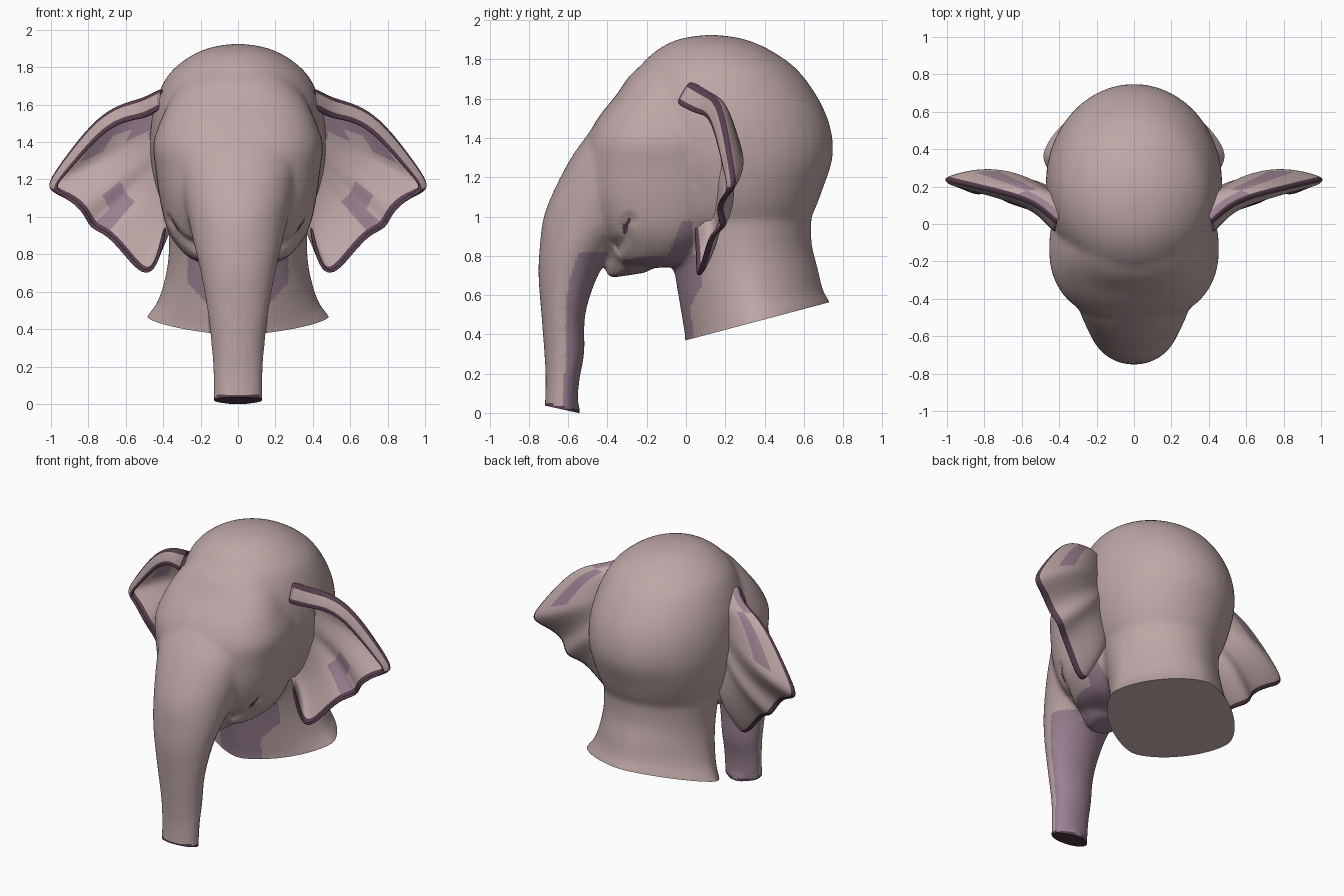
import bpy, bmesh, math
from mathutils import Vector

if "Cube" in bpy.data.objects:
    bpy.data.objects.remove(bpy.data.objects["Cube"])


def material(name, rgb):
    m = bpy.data.materials.new(name)
    m.use_nodes = True
    m.diffuse_color = (*rgb, 1)
    m.node_tree.nodes["Principled BSDF"].inputs["Base Color"].default_value = (*rgb, 1)
    return m


skin = material("dusty skin", (0.51, 0.385, 0.38))
mauve = material("mauve underside", (0.32, 0.215, 0.28))
dark = material("dark plum edge", (0.10, 0.05, 0.08))


def new_object(name, bm, mats):
    me = bpy.data.meshes.new(name)
    bm.to_mesh(me)
    bm.free()
    ob = bpy.data.objects.new(name, me)
    bpy.context.collection.objects.link(ob)
    for m in mats:
        me.materials.append(m)
    bpy.ops.object.select_all(action='DESELECT')
    ob.select_set(True)
    bpy.context.view_layer.objects.active = ob
    return ob


def smooth_rings(rings, steps=4):
    """Spline interpolation between the given rings."""
    out = []
    for i in range(len(rings) - 1):
        quad = (rings[max(i - 1, 0)], rings[i], rings[i + 1], rings[min(i + 2, len(rings) - 1)])
        for s in range(steps):
            t = s / steps
            out.append([b + .5 * t * (c - a + t * (2 * a - 5 * b + 4 * c - d + t * (3 * (b - c) + d - a)))
                        for a, b, c, d in zip(*quad)])
    return out + [rings[-1]]


def loft(bm, rings, low=2.0, high=2.0, n=40):
    """Stack of super-ellipses (y, z, half width, half depth, slope), power from low to high."""
    def side(c, power):
        return math.copysign(abs(c) ** (2 / power), c)
    loops = []
    rows = smooth_rings(rings)
    for r, (y, z, rx, ry, slope) in enumerate(rows):
        power = low + (high - low) * r / len(rows)
        loop = []
        for k in range(n):
            a = math.tau * k / n
            dy = ry * side(math.sin(a), power)
            loop.append(bm.verts.new((rx * side(math.cos(a), power), y + dy, z + slope * dy)))
        loops.append(loop)
    for lo, hi in zip(loops, loops[1:]):
        for k in range(n):
            j = (k + 1) % n
            bm.faces.new((lo[k], lo[j], hi[j], hi[k]))
    bm.faces.new(loops[0][::-1])
    bm.faces.new(loops[-1])


# Head volumes, each stacked from the bottom upwards
bm = bmesh.new()
neck = [
    (.37, .38, .54, .385, .26), (.365, .465, .49, .37, .26), (.34, .55, .43, .36, .2),
    (.31, .70, .385, .36, .12), (.28, .85, .37, .36, .05), (.25, 1.05, .38, .39, 0)]
skull = [
    (.24, .89, .24, .27, 0), (.24, .94, .34, .36, 0), (.24, 1.02, .395, .41, 0),
    (.24, 1.15, .44, .46, 0), (.225, 1.3, .468, .522, 0), (.205, 1.45, .47, .532, 0),
    (.18, 1.6, .445, .495, 0), (.16, 1.75, .38, .405, 0), (.14, 1.85, .27, .285, 0),
    (.13, 1.905, .15, .16, 0), (.13, 1.925, .03, .03, 0)]
face = [
    (-.2, .74, .1, .1, 0), (-.18, .77, .24, .2, 0), (-.14, .85, .33, .27, 0),
    (-.13, .95, .385, .35, 0), (-.13, 1.1, .42, .40, 0), (-.13, 1.25, .44, .40, 0),
    (-.13, 1.38, .455, .38, 0), (-.12, 1.5, .42, .33, 0), (-.1, 1.62, .365, .255, 0),
    (-.03, 1.72, .30, .255, 0), (0, 1.81, .22, .18, 0)]
trunk = [
    (-.64, -.05, .13, .085, 0), (-.63, .15, .133, .085, 0), (-.62, .3, .142, .102, 0),
    (-.625, .5, .165, .112, 0), (-.60, .7, .2, .152, 0), (-.55, .85, .235, .195, 0),
    (-.46, 1.0, .27, .265, 0), (-.40, 1.15, .3, .265, 0), (-.36, 1.3, .31, .225, 0),
    (-.32, 1.42, .28, .18, 0)]
jaw = [(-.30, .70, .09, .1, .15), (-.26, .77, .18, .15, .1), (-.2, .87, .25, .2, 0)]
trunk_finger = [(-.57, -.03, .06, .03, 0), (-.57, .03, .06, .03, 0), (-.59, .07, .03, .02, 0)]
loft(bm, neck, 1.4, 2.0)
loft(bm, skull)
loft(bm, face, 2.35, 2.35)
for rings in (trunk, jaw, trunk_finger):
    loft(bm, rings)
head = new_object("head_and_trunk", bm, (skin, mauve, dark))

# Fuse the volumes and soften the joins
remesh = head.modifiers.new("fuse", 'REMESH')
remesh.mode = 'VOXEL'
remesh.voxel_size = 0.014
soften = head.modifiers.new("soften", 'SMOOTH')
soften.factor = 0.5
soften.iterations = 20
for name in ("fuse", "soften"):
    bpy.ops.object.modifier_apply(modifier=name)

bm = bmesh.new()
bm.from_mesh(head.data)
bm.normal_update()

# Mouth corner folds, pressed into both cheeks
fold_line = [Vector(p) for p in ((-.29, .98), (-.31, .95), (-.315, .89), (-.36, .83))]


def fold_distance(co):
    p = Vector((co.y, co.z))
    best = 1.0
    for a, b in zip(fold_line, fold_line[1:]):
        t = max(0, min(1, (p - a).dot(b - a) / (b - a).length_squared))
        best = min(best, (p - a.lerp(b, t)).length)
    return best


moves = []
for v in bm.verts:
    d = fold_distance(v.co)
    if d < .05 and abs(v.co.x) > .2:
        moves.append((v, v.normal * (-.016 * (1 - d / .05))))
for v, move in moves:
    v.co += move
bm.normal_update()

# Mauve under the trunk, jaw and throat; dark at the mouth corners
for f in bm.faces:
    c, n = f.calc_center_median(), f.normal
    under_trunk = c.y < -.4 and c.z < .82 and n.y > .12
    under_jaw = -.4 < c.y < .2 and .6 < c.z < .8 and n.z < -.75
    throat_width = max(.16, .27 * min(1, (c.z - .35) / .3))
    throat = -.2 < c.y < .2 and c.z < .8 and n.y < -.5 and abs(c.x) < throat_width
    cheek_rear = .74 < c.z < .98 and .4 * (c.z - .98) - .02 < c.y < .03 and n.z < -.1
    if under_trunk or under_jaw or throat or cheek_rear:
        f.material_index = 1
    if fold_distance(c) < .01 and c.z > .91 and abs(c.x) > .2:
        f.material_index = 2


def trim(region, point, normal, index):
    faces = [f for f in bm.faces if region(f.calc_center_median())]
    geom = faces + list({e for f in faces for e in f.edges}) + list({v for f in faces for v in f.verts})
    bmesh.ops.bisect_plane(bm, geom=geom, plane_co=point, plane_no=normal, clear_inner=True)
    rim = [e for e in bm.edges if e.is_boundary]
    for f in bmesh.ops.holes_fill(bm, edges=rim, sides=0)["faces"]:
        f.material_index = index


# Flat sloping neck base and trunk tip
trim(lambda c: c.y > -.25 and c.z < .75, (0, 0, .37), (0, -.265, 1), 0)
trim(lambda c: c.y < -.4 and c.z < .2, (0, -.64, .02), (0, .22, 1), 2)
bmesh.ops.recalc_face_normals(bm, faces=bm.faces)
for f in bm.faces:
    c = f.calc_center_median()
    if c.y < -.4 and c.z < .034 - .22 * (c.y + .64):
        f.material_index = 2
bm.to_mesh(head.data)
bm.free()
bpy.ops.object.shade_smooth_by_angle(angle=math.radians(45))

# Ears: spokes from the root to the outline, with the top rim folded forward
outline = [
    (.40, .02, 1.68), (.50, .11, 1.62), (.62, .16, 1.595), (.75, .19, 1.52),
    (.88, .22, 1.36), (.98, .24, 1.22), (1.02, .25, 1.15), (.91, .21, 1.12),
    (.81, .18, 1.04), (.78, .16, .95), (.70, .15, .93), (.60, .13, .82),
    (.52, .08, .72), (.47, .07, .71), (.43, .07, .8), (.40, .06, .95)]
bm = bmesh.new()
last = len(outline) - 1
spokes = []
for i, p in enumerate(outline):
    tip = Vector(p)
    root = Vector((.36, .1, 1.58)).lerp(Vector((.30, .1, 1.02)), (i / last) ** 2)
    length = (tip - root).length
    points = []
    for k in range(6):
        u = k / 5
        q = root.lerp(tip, u)
        q.y += .13 * length * math.sin(math.pi * u)
        q.y += {8: -.02, 9: .05, 10: -.01, 11: -.02}.get(i, 0) * u
        points.append(q)
    end = points[-1]
    if i <= 6:
        inward = Vector((.45 - tip.x, 0, 1.2 - tip.z)).normalized()
        w = 1 - .11 * i
        rim = [(.008, -.014), (.09, -.06), (.108, -.06)]
    else:
        inward, w = Vector(), 1
        rim = [(0, -.006), (0, -.012), (0, -.018)]
    points += [end + inward * a * w + Vector((0, b * w, 0)) for a, b in rim]
    spokes.append([bm.verts.new(q) for q in points])
for i in range(last):
    a, b = spokes[i], spokes[i + 1]
    for k in range(8):
        f = bm.faces.new((a[k], b[k], b[k + 1], a[k + 1]))
        edge = k in (5, 7) or (k == 6 and i >= 6)
        under_fold = i < 4 or (i == 4 and k < 2) or (i < 6 and k == 6)
        pleat = (i, k) in ((8, 3), (9, 3), (9, 4))
        along_root = k == 0 and i < 12
        rear_groove = (k == 4 and i < 2) or (k == 3 and 1 < i < 5)
        if edge:
            f.material_index = 2
        elif rear_groove:
            f.material_index = 3
        else:
            f.material_index = int(under_fold or pleat or along_root)
# The second half of the slots colours the back shell
ears = new_object("ears", bm, (skin, mauve, dark, mauve, skin, skin, dark, mauve))
shell = ears.modifiers.new("thickness", 'SOLIDIFY')
shell.thickness = 0.02
shell.offset = -1
shell.material_offset = 4
mirror = ears.modifiers.new("mirror", 'MIRROR')
mirror.use_mirror_merge = False
rounding = ears.modifiers.new("rounding", 'SUBSURF')
rounding.levels = rounding.render_levels = 2
for name in ("thickness", "mirror", "rounding"):
    bpy.ops.object.modifier_apply(modifier=name)
bpy.ops.object.shade_smooth_by_angle(angle=math.radians(50))
